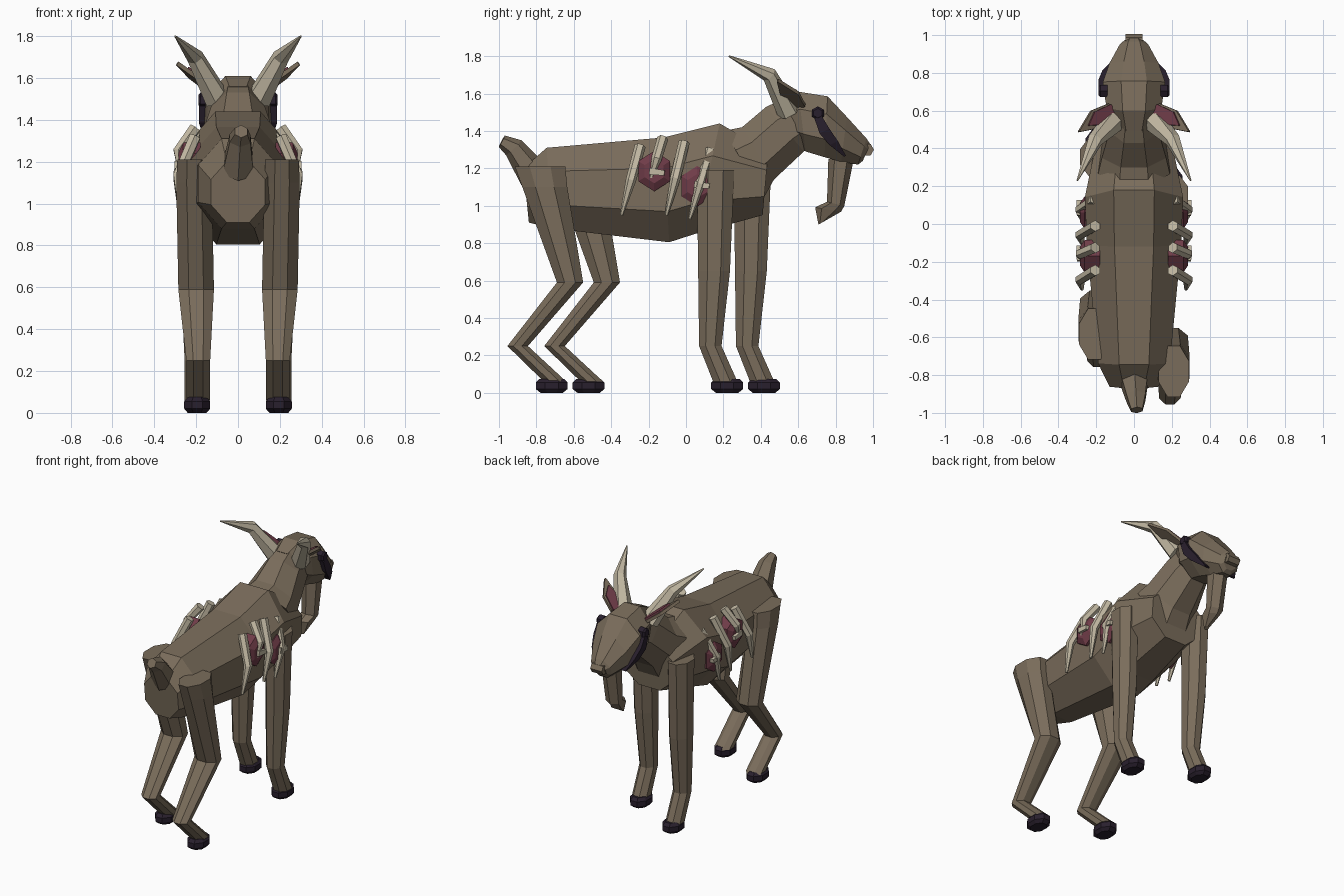
import bpy, bmesh, math
from mathutils import Vector

old = bpy.data.objects.get("Cube")
if old:
    bpy.data.objects.remove(old, do_unlink=True)


def material(name, rgb):
    m = bpy.data.materials.new(name)
    m.use_nodes = True
    m.diffuse_color = (*rgb, 1)
    m.node_tree.nodes["Principled BSDF"].inputs["Base Color"].default_value = (*rgb, 1)
    return m


FUR = material("brown_fur", (0.195, 0.152, 0.105))
BONE = material("pale_bone", (0.55, 0.49, 0.37))
FLESH = material("raw_flesh", (0.16, 0.045, 0.065))
DARK = material("dark_hoof", (0.022, 0.014, 0.026))


def loft(name, rings, mat, sides=8):
    """Skin rings of (centre, u, v) and cap both ends."""
    bm = bmesh.new()
    k = 1 / math.cos(math.pi / sides)
    loops = []
    for c, u, v in rings:
        c, u, v = Vector(c), Vector(u), Vector(v)
        loops.append([])
        for i in range(sides):
            a = (i + 0.5) * math.tau / sides
            loops[-1].append(bm.verts.new(c + (u * math.cos(a) + v * math.sin(a)) * k))
    for a, b in zip(loops, loops[1:]):
        for i in range(sides):
            j = (i + 1) % sides
            bm.faces.new((a[i], a[j], b[j], b[i]))
    bm.faces.new(loops[0])
    bm.faces.new(loops[-1])
    bmesh.ops.recalc_face_normals(bm, faces=bm.faces)
    me = bpy.data.meshes.new(name)
    bm.to_mesh(me)
    bm.free()
    me.materials.append(mat)
    ob = bpy.data.objects.new(name, me)
    bpy.context.collection.objects.link(ob)
    return ob


def span(name, sections, mat, sides=8):
    """Loft from side-profile pairs: (top y, z, bottom y, z, half width)."""
    rings = []
    for ty, tz, by, bz, w in sections:
        t, b = Vector((0, ty, tz)), Vector((0, by, bz))
        rings.append(((t + b) / 2, (w, 0, 0), (t - b) / 2))
    return loft(name, rings, mat, sides)


def rod(name, points, radii, mat, sides=6):
    """Tapered tube along a path."""
    pts = [Vector(p) for p in points]
    rings = []
    for i, p in enumerate(pts):
        d = (pts[min(i + 1, len(pts) - 1)] - pts[max(i - 1, 0)]).normalized()
        ref = Vector((1, 0, 0)) if abs(d.x) < 0.8 else Vector((0, 0, 1))
        v = d.cross(ref).normalized()
        rings.append((p, v.cross(d) * radii[i], v * radii[i]))
    return loft(name, rings, mat, sides)


def leg(name, s, dy, sections):
    """Upright leg from (x, y, z, x radius, y radius)."""
    loft(name, [((s * x, y + dy, z), (rx, 0, 0), (0, ry, 0))
                for x, y, z, rx, ry in sections], FUR)


# Torso, neck and head
span("torso", [(-0.87, 1.2, -0.84, 0.91, 0.13), (-0.745, 1.31, -0.72, 0.88, 0.19),
               (-0.12, 1.365, -0.09, 0.805, 0.25), (0.18, 1.44, 0.05, 0.85, 0.26),
               (0.44, 1.29, 0.41, 0.95, 0.2)], FUR)
span("neck", [(0.2, 1.4, 0.42, 1.05, 0.19), (0.3, 1.42, 0.47, 1.14, 0.17),
              (0.43, 1.53, 0.63, 1.29, 0.13), (0.52, 1.57, 0.68, 1.33, 0.11)], FUR)
span("head", [(0.49, 1.56, 0.6, 1.34, 0.1), (0.6, 1.61, 0.64, 1.29, 0.145),
              (0.757, 1.585, 0.74, 1.26, 0.165), (0.86, 1.475, 0.83, 1.235, 0.13),
              (0.965, 1.36, 0.92, 1.22, 0.075), (0.985, 1.33, 0.945, 1.24, 0.05)], FUR)
rod("nose", [(-0.045, 0.97, 1.3), (0.045, 0.97, 1.3)], [0.03, 0.03], FUR)
span("beard", [(0.77, 1.25, 0.885, 1.235, 0.055), (0.76, 1.02, 0.84, 1.0, 0.05),
               (0.7, 0.99, 0.82, 0.97, 0.04), (0.71, 0.9, 0.735, 0.915, 0.015)], FUR, 6)
rod("tail", [(0, -0.81, 1.16), (0.01, -0.92, 1.31), (0.015, -0.985, 1.345)],
    [0.075, 0.05, 0.03], FUR)

# Rib tops (y, z) paired with their tips
RIBS = [(-0.245, 1.32, -0.345, 0.95), (-0.125, 1.36, -0.19, 1.14),
        (-0.01, 1.34, -0.105, 0.95), (0.13, 1.3, 0.02, 0.93)]

for side, s in (("left", 1), ("right", -1)):
    # The right legs stand a step ahead of the left
    dy = 0 if s > 0 else 0.197

    leg(side + "_hind_leg", s, dy, [
        (0.21, -0.78, 1.21, 0.08, 0.135), (0.21, -0.755, 1.1, 0.085, 0.12),
        (0.2, -0.62, 0.59, 0.085, 0.07), (0.19, -0.9, 0.25, 0.057, 0.055),
        (0.19, -0.7, 0.06, 0.057, 0.06)])
    leg(side + "_front_leg", s, dy, [
        (0.21, 0.158, 1.19, 0.075, 0.1), (0.205, 0.15, 0.65, 0.07, 0.085),
        (0.2, 0.13, 0.25, 0.055, 0.06), (0.2, 0.21, 0.06, 0.055, 0.065)])

    # Hooves
    for name, y in (("hind", -0.718), ("front", 0.22)):
        loft(f"{side}_{name}_hoof",
             [((s * 0.195, y + dy, 0), (0.045, 0, 0), (0, 0.06, 0)),
              ((s * 0.195, y + dy, 0.02), (0.062, 0, 0), (0, 0.085, 0)),
              ((s * 0.195, y + dy, 0.055), (0.062, 0, 0), (0, 0.085, 0)),
              ((s * 0.195, y + dy, 0.075), (0.045, 0, 0), (0, 0.065, 0))], DARK)

    # Horn
    rod(side + "_horn", [(s * 0.1, 0.55, 1.5), (s * 0.205, 0.445, 1.7), (s * 0.3, 0.23, 1.8)],
        [0.055, 0.036, 0.004], BONE)

    # Ear: thin leaf with a red inner face
    along = Vector((s * 0.17, -0.12, 0.14))
    across = Vector((s * 0.03, 0.045, 0.01))
    face = along.cross(across).normalized()
    if face.y < 0:
        face = -face
    base = Vector((s * 0.12, 0.61, 1.53))
    for part, mat, lift, size in (("ear", FUR, 0, 1), ("inner_ear", FLESH, 0.012, 0.75)):
        loft(f"{side}_{part}",
             [(base + along * t + face * lift, across * w * size, face * 0.01)
              for t, w in ((0, 0.6), (0.45, 1), (size, 0.06))], mat, 4)

    # Eye and the dark streak below it
    loft(side + "_eye", [((s * x, 0.705, 1.495), (0, r, 0), (0, 0, r))
                         for x, r in ((0.14, 0.032), (0.178, 0.032), (0.188, 0.022))], DARK, 6)
    loft(side + "_streak", [((s * x, y, z), (0.03, 0, 0), (0, w, w * 0.5))
                            for x, y, z, w in ((0.157, 0.705, 1.475, 0.018),
                                               (0.157, 0.74, 1.4, 0.026),
                                               (0.138, 0.79, 1.335, 0.022),
                                               (0.095, 0.85, 1.265, 0.005))], DARK, 4)

    # Open wounds
    for i, (y, z, r) in enumerate(((-0.17, 1.185, 0.085), (0.06, 1.105, 0.085))):
        loft(f"{side}_wound_{i + 1}",
             [((s * x, y, z), (0, r * k, 0), (0, 0, r * k * 1.1))
              for x, k in ((0.18, 1), (0.262, 1), (0.285, 0.6))], FLESH, 6)

    # Ribs and the short splinters lying across the wounds
    for i, (ty, tz, by, bz) in enumerate(RIBS):
        my, mz = (ty + by) / 2, (tz + bz) / 2
        rod(f"{side}_rib_{i + 1}",
            [(s * 0.205, ty, tz), (s * 0.285, my, mz), (s * 0.275, by, bz)],
            [0.026, 0.024, 0.008], BONE)
    for i, (y, z) in enumerate(((-0.155, 1.185), (0.085, 1.115))):
        rod(f"{side}_splinter_{i + 1}",
            [(s * 0.285, y - 0.04, z), (s * 0.29, y + 0.04, z - 0.01)],
            [0.018, 0.014], BONE, 4)
